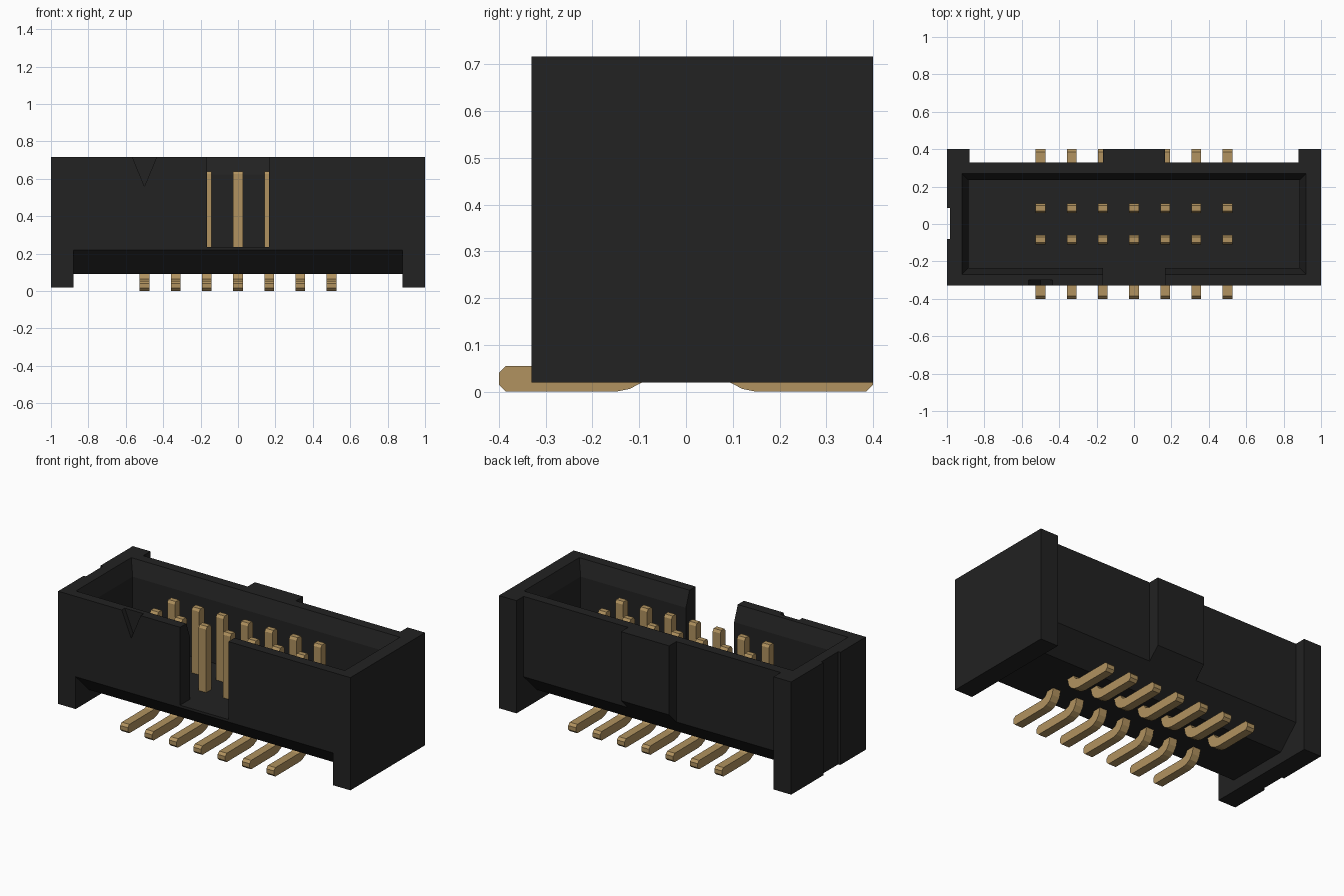
import bpy
import bmesh

if "Cube" in bpy.data.objects:
    bpy.data.objects.remove(bpy.data.objects["Cube"], do_unlink=True)


def make_material(name, rgb):
    mat = bpy.data.materials.new(name)
    mat.use_nodes = True
    mat.diffuse_color = (*rgb, 1)
    mat.node_tree.nodes["Principled BSDF"].inputs["Base Color"].default_value = (*rgb, 1)
    return mat


black = make_material("black_plastic", (0.016, 0.016, 0.016))
gold = make_material("gold_metal", (0.44, 0.29, 0.115))


def loft(name, rings, mat):
    """Closed solid through a list of matching point rings."""
    bm = bmesh.new()
    loops = [[bm.verts.new(p) for p in ring] for ring in rings]
    bm.faces.new(loops[0])
    bm.faces.new(loops[-1])
    n = len(loops[0])
    for a, b in zip(loops, loops[1:]):
        for i in range(n):
            j = (i + 1) % n
            bm.faces.new((a[i], a[j], b[j], b[i]))
    bmesh.ops.recalc_face_normals(bm, faces=bm.faces)
    mesh = bpy.data.meshes.new(name)
    bm.to_mesh(mesh)
    bm.free()
    mesh.materials.append(mat)
    obj = bpy.data.objects.new(name, mesh)
    bpy.context.collection.objects.link(obj)
    return obj


def prism(name, profile, x0, x1, mat=black):
    """Extrude a (y, z) profile along x."""
    return loft(name, [[(x, y, z) for y, z in profile] for x in (x0, x1)], mat)


def box(name, x0, x1, y0, y1, z0, z1):
    return prism(name, [(y0, z0), (y1, z0), (y1, z1), (y0, z1)], x0, x1)


def rect(hx, hy, z):
    return [(-hx, -hy, z), (hx, -hy, z), (hx, hy, z), (-hx, hy, z)]


def combine(target, parts, operation):
    for part in parts:
        mod = target.modifiers.new(part.name, "BOOLEAN")
        mod.operation = operation
        mod.solver = "EXACT"
        mod.object = part


TOP, FLOOR, WALL = 0.717, 0.235, 0.33

# Shroud with sloped underside, end blocks and rear key
shroud = prism("shroud", [(-WALL, 0.22), (-0.2, 0.09), (0.2, 0.09),
                          (WALL, 0.22), (WALL, TOP), (-WALL, TOP)], -0.95, 0.95)
added = [
    box("left_end", 0.88, 1, -WALL, 0.4, 0.02, TOP),
    box("right_end", -1, -0.88, -WALL, 0.4, 0.02, TOP),
    prism("rear_key", [(0.3, TOP), (0.3, 0.25), (WALL, 0.22), (0.4, 0.29), (0.4, TOP)],
          -0.165, 0.165),
]

# Cavity with flared mouth, front slot, end groove and pin-one mark
over = 0.05
cut = [
    loft("cavity", [rect(0.885, 0.235, FLOOR), rect(0.885, 0.235, TOP - 0.095),
                    rect(0.92, 0.27, TOP), rect(0.92, 0.27, TOP + over)], black),
    box("front_slot", -0.165, 0.165, -0.5, -0.1, FLOOR, TOP + over),
    box("end_groove", -1.1, -0.985, -0.08, 0.085, -0.1, TOP + over),
    loft("pin_one_mark", [[(-0.565, y, TOP), (-0.5, y, 0.56), (-0.435, y, TOP),
                           (-0.435, y, TOP + over), (-0.565, y, TOP + over)]
                          for y in (-0.4, -0.30)], black),
]
combine(shroud, added, "UNION")
combine(shroud, cut, "DIFFERENCE")

# Bake the booleans and discard the helpers
graph = bpy.context.evaluated_depsgraph_get()
baked = bpy.data.meshes.new_from_object(shroud.evaluated_get(graph))
shroud.modifiers.clear()
shroud.data = baked
for helper in added + cut:
    bpy.data.objects.remove(helper, do_unlink=True)

# Two rows of bent pins with chamfered tips and feet
pin = [(0.07, 0.64), (0.06, 0.625), (0.06, 0.09), (0.07, 0.05), (0.09, 0.022),
       (0.12, 0.006), (0.15, 0), (0.385, 0), (0.4, 0.015), (0.4, 0.04),
       (0.385, 0.055), (0.16, 0.055), (0.13, 0.065), (0.113, 0.09),
       (0.11, 0.11), (0.11, 0.625), (0.1, 0.64)]
for row, side in (("rear", 1), ("front", -1)):
    profile = [(side * y, z) for y, z in pin]
    for i in range(7):
        x = (i - 3) / 6
        prism(f"{row}_pin_{i + 1}", profile, x - 0.026, x + 0.026, gold)
